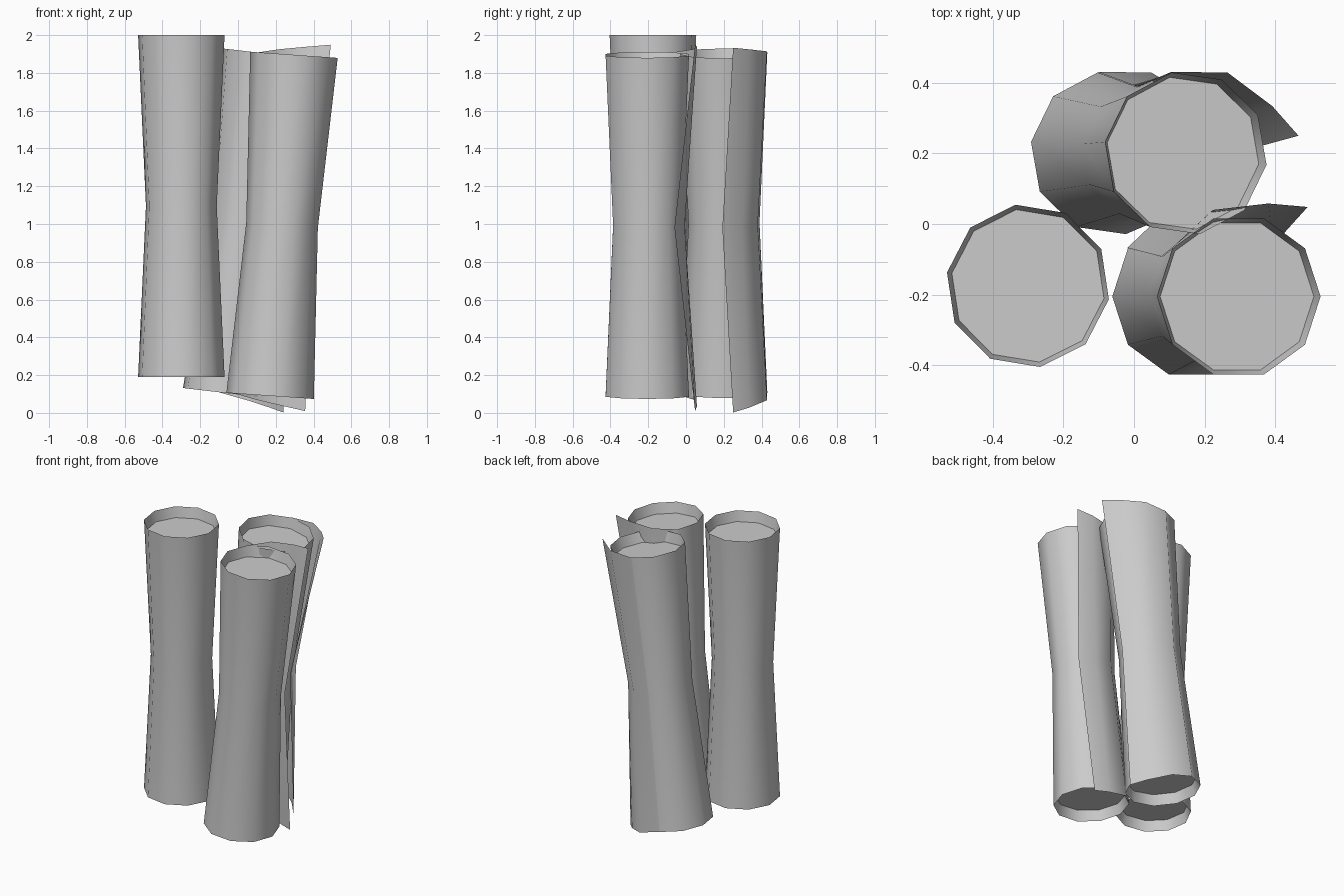
import bpy, bmesh
from math import sin, cos, radians
from mathutils import Matrix

SIDES = 10
LENGTH = 1.81
END_R, WAIST_R = 0.232, 0.19
CAP_R, CAP_DEPTH = 0.218, 0.07

old = bpy.data.objects.get("Cube")
if old:
    bpy.data.objects.remove(old, do_unlink=True)

grey = bpy.data.materials.new("light_grey")
grey.use_nodes = True
colour = (0.6, 0.6, 0.6, 1)
grey.diffuse_color = colour
grey.node_tree.nodes["Principled BSDF"].inputs["Base Color"].default_value = colour


def polar(r, degrees, z):
    a = radians(degrees)
    return (r * cos(a), r * sin(a), z)


def bridge(bm, rows, closed):
    """Join neighbouring rows of points with quads."""
    rows = [[bm.verts.new(p) for p in row] for row in rows]
    n = len(rows[0])
    for low, high in zip(rows, rows[1:]):
        for i in range(n if closed else n - 1):
            j = (i + 1) % n
            bm.faces.new((low[i], low[j], high[j], high[i]))
    return rows


def finish(bm, name, matrix):
    mesh = bpy.data.meshes.new(name)
    bm.transform(matrix)
    bm.to_mesh(mesh)
    bm.free()
    mesh.materials.append(grey)
    obj = bpy.data.objects.new(name, mesh)
    bpy.context.collection.objects.link(obj)
    bpy.ops.object.select_all(action='DESELECT')
    obj.select_set(True)
    bpy.context.view_layer.objects.active = obj
    bpy.ops.object.shade_smooth_by_angle(angle=radians(42))


def make_roll(name, matrix):
    """Waisted tube with a recessed cap in each end."""
    profile = [(CAP_R, CAP_DEPTH), (END_R, 0), (WAIST_R, LENGTH / 2),
               (END_R, LENGTH), (CAP_R, LENGTH - CAP_DEPTH)]
    bm = bmesh.new()
    step = 360 / SIDES
    rows = bridge(bm, [[polar(r, i * step, z) for i in range(SIDES)]
                       for r, z in profile], True)
    bm.faces.new(rows[0][::-1])
    bm.faces.new(rows[-1])
    finish(bm, name, matrix)


def make_flap(name, matrix):
    """Loose outer edge of the sheet, flaring and lengthening at both ends."""
    # end angle, end radius, extra length, waist angle, waist radius
    columns = [(53, 0.317, 0.067, 42, 0.215), (73, 0.275, 0.05, 72, 0.208),
               (107, 0.256, 0.025, 108, 0.2), (144, 0.234, 0, 144, 0.192)]
    bm = bmesh.new()
    bridge(bm, [[polar(r, a, -e) for a, r, e, _, _ in columns],
                [polar(w, b, LENGTH / 2) for _, _, _, b, w in columns],
                [polar(r, a, LENGTH + e) for a, r, e, _, _ in columns]], False)
    finish(bm, name, matrix)


# name, foot position, lean and turn in degrees, loose edge
rolls = [("left_roll", (-0.3, -0.175, 0.19), 0, -9.4, False),
         ("front_roll", (0.17, -0.205, 0.09), 4, 0, True),
         ("back_roll", (-0.063, 0.2, 0.105), 6.65, -44, True)]
for name, foot, lean, turn, loose in rolls:
    matrix = (Matrix.Translation(foot) @ Matrix.Rotation(radians(lean), 4, 'Y')
              @ Matrix.Rotation(radians(turn), 4, 'Z'))
    make_roll(name, matrix)
    if loose:
        make_flap(name + "_flap", matrix)
